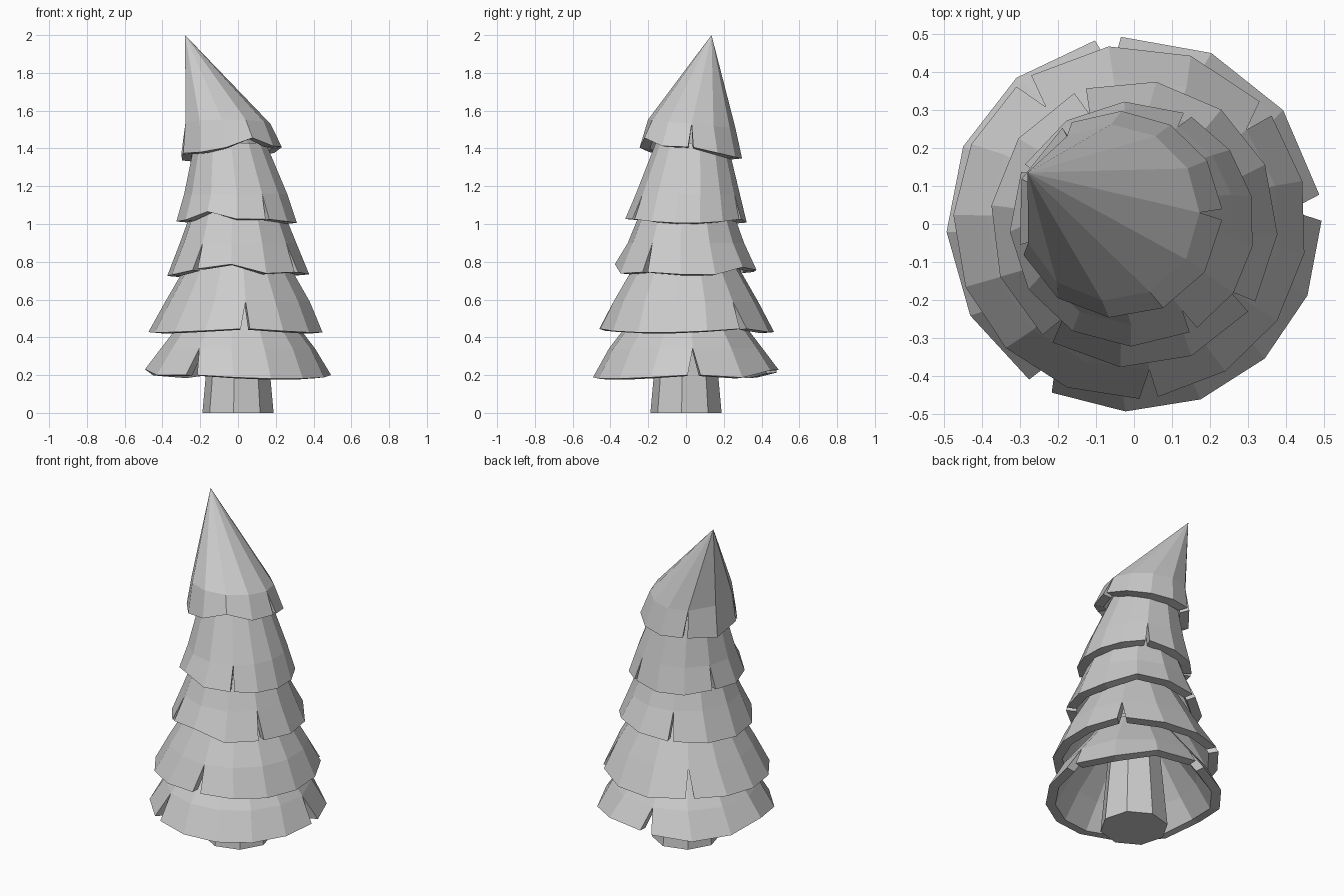
import bpy, bmesh, math

if "Cube" in bpy.data.objects:
    bpy.data.objects.remove(bpy.data.objects["Cube"])

mat = bpy.data.materials.new("plain grey")
mat.diffuse_color = (0.6, 0.6, 0.6, 1)
mat.use_nodes = True
mat.node_tree.nodes["Principled BSDF"].inputs["Base Color"].default_value = mat.diffuse_color


def finish(bm, name):
    me = bpy.data.meshes.new(name)
    bm.to_mesh(me)
    bm.free()
    ob = bpy.data.objects.new(name, me)
    bpy.context.collection.objects.link(ob)
    me.materials.append(mat)
    return ob


def on_ring(ring, deg):
    """Point on a ring (cx, cy, z, radius, tilt_x, tilt_y)."""
    cx, cy, z, r, tx, ty = ring
    dx, dy = r * math.cos(math.radians(deg)), r * math.sin(math.radians(deg))
    return (cx + dx, cy + dy, z + tx * dx + ty * dy)


def bump_at(bumps, deg):
    """Height of the wavy hem at an angle."""
    h = 0
    for centre, height in bumps:
        d = (deg - centre + 180) % 360 - 180
        h += height * math.exp(-(d / 24) ** 2)
    return h


def thicken(bm, cx, cy, t):
    """Inner shell set in horizontally, joined along open edges, so hems are level."""
    outer, inner = list(bm.faces), {}
    open_edges = [(l.vert, l.link_loop_next.vert) for f in outer for l in f.loops
                  if l.edge.is_boundary]
    for v in list(bm.verts):
        x, y, z = v.co
        d = math.hypot(x - cx, y - cy)
        if v.tag:
            inner[v] = bm.verts.new((x + 0.3 * (cx - x), y + 0.3 * (cy - y), z - 0.18))
        else:
            k = 1 - t / d
            inner[v] = bm.verts.new((cx + (x - cx) * k, cy + (y - cy) * k, z - 0.005))
    for f in outer:
        bm.faces.new([inner[v] for v in reversed(f.verts)])
    for a, b in open_edges:
        bm.faces.new((b, a, inner[a], inner[b]))


def tier(name, rim, mid, top, notches, gap=4.5, droop=0.02, apex=None, bumps=(), step=27):
    """Skirt of branches: solid upper band, lobes split by V notches below."""
    bm = bmesh.new()
    tip = bm.verts.new(apex) if apex else None
    if tip:
        tip.tag = True
    spans = []
    for i, a in enumerate(notches):
        b = notches[(i + 1) % len(notches)]
        b += 360 if b <= a else 0
        spans.append((a, b, max(2, round((b - a) / step))))
    angles = [a + (b - a) * k / n for a, b, n in spans for k in range(n)]
    mids = [bm.verts.new(on_ring(mid, d)) for d in angles]
    tops = [] if apex else [bm.verts.new(on_ring(top, d)) for d in angles]
    j = 0
    for a, b, n in spans:
        low = []
        for k in range(n + 1):
            deg = a + gap + (b - a - 2 * gap) * k / n
            x, y, z = on_ring(rim, deg)
            sag = droop * (0.5 - math.sin(math.pi * k / n))
            low.append(bm.verts.new((x, y, z + sag + bump_at(bumps, deg))))
        for k in range(n):
            nxt = (j + 1) % len(mids)
            bm.faces.new((low[k], low[k + 1], mids[nxt], mids[j]))
            if apex:
                bm.faces.new((mids[j], mids[nxt], tip))
            else:
                bm.faces.new((mids[j], mids[nxt], tops[nxt], tops[j]))
            j += 1
    thicken(bm, rim[0], rim[1], 0.055)
    return finish(bm, name)


# Trunk: tapered octagonal post
bm = bmesh.new()
low = [bm.verts.new(on_ring((0, 0, 0, 0.19, 0, 0), -7 + 45 * i)) for i in range(8)]
high = [bm.verts.new(on_ring((0, 0, 0.65, 0.13, 0, 0), -7 + 45 * i)) for i in range(8)]
for i in range(8):
    k = (i + 1) % 8
    bm.faces.new((low[i], low[k], high[k], high[i]))
bm.faces.new(low[::-1])
bm.faces.new(high)
finish(bm, "trunk")

# Five branch tiers, from the ground up, leaning toward the tip
tier("branches_1", (0, 0, 0.19, 0.493, 0, 0), (0, 0, 0.34, 0.41, 0, 0),
     (0, 0, 0.60, 0.21, 0, 0), [5, 98, 240], gap=4, bumps=[(75, 0.05), (180, 0.05)])
tier("branches_2", (-0.01, 0.005, 0.435, 0.465, 0, 0), (0, 0, 0.59, 0.385, 0, 0),
     (0, 0, 0.84, 0.24, 0, 0), [40, 127, 276], gap=3)
tier("branches_3", (0, 0, 0.735, 0.378, 0, 0), (0, 0, 0.90, 0.31, 0, 0),
     (-0.005, 0.005, 1.12, 0.225, 0, 0), [112, 233, 325], gap=2.5,
     bumps=[(262, 0.06), (60, 0.05)])
tier("branches_4", (-0.005, 0, 1.015, 0.322, 0, 0), (-0.01, 0.01, 1.16, 0.275, 0, 0),
     (-0.04, 0.03, 1.43, 0.19, 0, 0), [63, 153, 300], gap=2, bumps=[(240, 0.06)])
tier("branches_5", (-0.04, 0.025, 1.375, 0.272, 0.08, -0.09), (-0.06, 0.03, 1.53, 0.232, 0, -0.1),
     None, [0, 120, 200], gap=3, apex=(-0.28, 0.135, 2.0), bumps=[(292, 0.06)], step=32)
